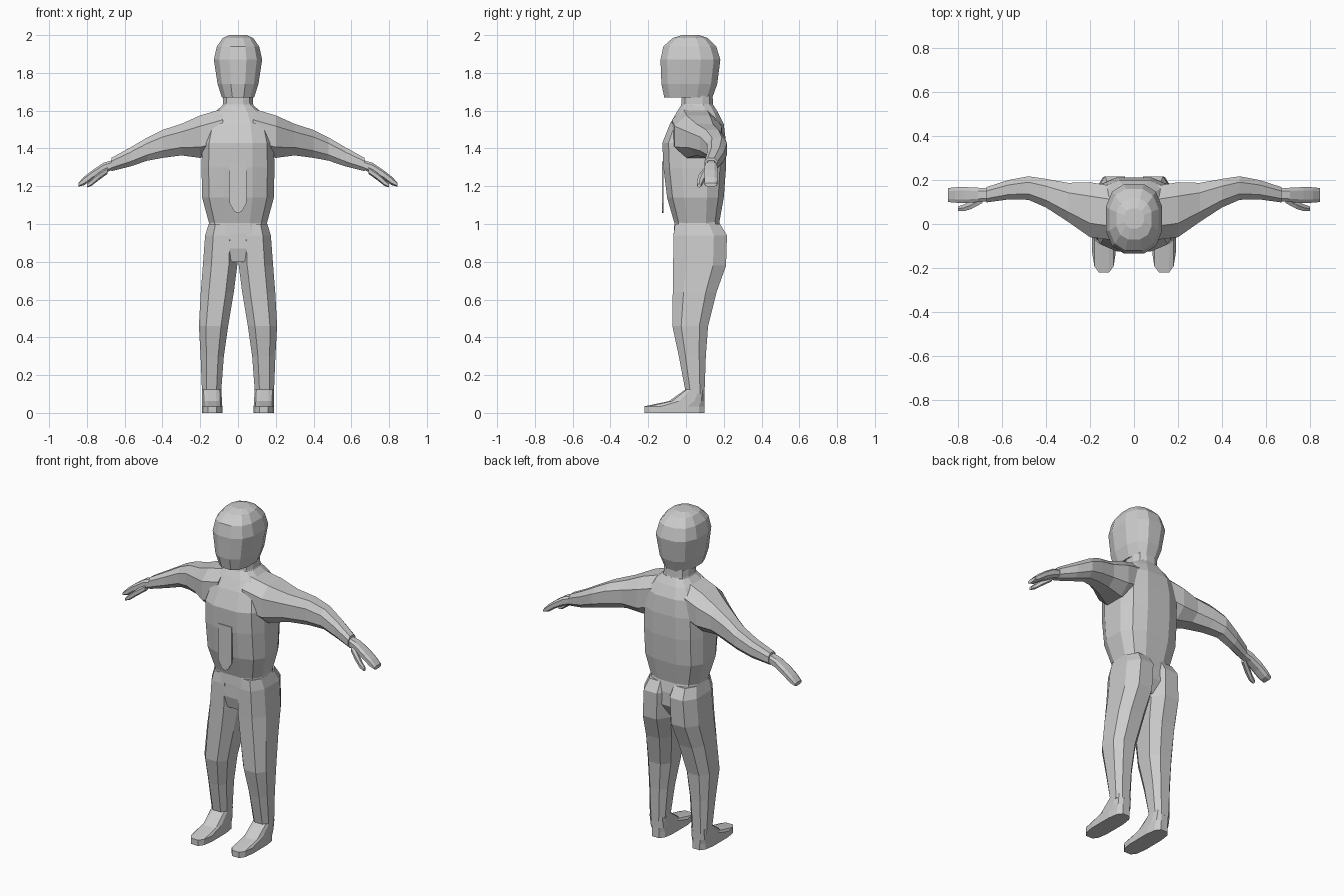
import bpy, bmesh, math

grey = bpy.data.materials.new("plain grey")
grey.diffuse_color = (0.6, 0.6, 0.6, 1)


def make_object(name, bm):
    bmesh.ops.recalc_face_normals(bm, faces=bm.faces[:])
    me = bpy.data.meshes.new(name)
    bm.to_mesh(me)
    bm.free()
    me.materials.append(grey)
    ob = bpy.data.objects.new(name, me)
    bpy.context.collection.objects.link(ob)
    return ob


def loft(name, rings, sides=12, power=2.5, axis="z", mirror=False):
    """Skin rounded-box rings given as (position, a0, a1, b0, b1).
    axis z: a is x and b is y; axis x: a is y and b is z."""
    bm = bmesh.new()
    step = 2 * math.pi / sides
    top = math.cos(step / 2) ** (2 / power)
    loops = []
    for p, a0, a1, b0, b1 in rings:
        loop = []
        for i in range(sides):
            t = step * (i + 0.5)
            c, s = [math.copysign(abs(v) ** (2 / power), v) / top
                    for v in (math.cos(t), math.sin(t))]
            a = (a0 + a1) / 2 + (a1 - a0) / 2 * c
            b = (b0 + b1) / 2 + (b1 - b0) / 2 * s
            loop.append(bm.verts.new((a, b, p) if axis == "z" else (p, a, b)))
        loops.append(loop)
    for l0, l1 in zip(loops, loops[1:]):
        for i in range(sides):
            j = (i + 1) % sides
            bm.faces.new((l0[i], l0[j], l1[j], l1[i]))
    bm.faces.new(loops[0])
    bm.faces.new(loops[-1])
    ob = make_object(name, bm)
    if mirror:
        ob.modifiers.new("mirror", "MIRROR")
    return ob


def centred(rows):
    """(height, half width, front, back) rows to rings."""
    return [(z, -w, w, f, b) for z, w, f, b in rows]


# Head and neck
loft("head", centred([
    (1.67, 0.085, -0.115, 0.14), (1.74, 0.108, -0.13, 0.165),
    (1.87, 0.128, -0.135, 0.182), (1.94, 0.112, -0.12, 0.16),
    (1.985, 0.08, -0.07, 0.115), (2.0, 0.045, -0.02, 0.07)]))
loft("neck", centred([
    (1.58, 0.10, -0.04, 0.16), (1.635, 0.08, -0.025, 0.143),
    (1.70, 0.078, -0.02, 0.14)]))

# Torso
loft("torso", centred([
    (1.0, 0.152, -0.06, 0.175), (1.14, 0.19, -0.10, 0.20),
    (1.30, 0.193, -0.12, 0.212), (1.43, 0.19, -0.125, 0.212),
    (1.53, 0.165, -0.085, 0.20), (1.59, 0.125, -0.05, 0.17),
    (1.63, 0.08, -0.025, 0.145)]), power=2.9)

# Hips joining the two legs
loft("hips", centred([
    (0.80, 0.08, -0.05, 0.15), (0.87, 0.15, -0.067, 0.19),
    (0.95, 0.167, -0.065, 0.19), (1.02, 0.15, -0.06, 0.175)]), power=3)

# Pointed front panel hanging from the chest
bm = bmesh.new()
panel = [(-0.045, 1.33), (-0.045, 1.11), (-0.02, 1.066), (0, 1.057),
         (0.02, 1.066), (0.045, 1.11), (0.045, 1.33)]
face = bm.faces.new([bm.verts.new((x, -0.119, z)) for x, z in panel])
ext = bmesh.ops.extrude_face_region(bm, geom=[face])["geom"]
bmesh.ops.translate(bm, vec=(0, -0.007, 0),
                    verts=[v for v in ext if isinstance(v, bmesh.types.BMVert)])
make_object("front_panel", bm)

# Arms, hands and thumbs
loft("arms", [
    (0.08, -0.075, 0.17, 1.38, 1.61), (0.20, -0.06, 0.19, 1.35, 1.575),
    (0.30, 0.01, 0.187, 1.363, 1.53), (0.40, 0.075, 0.205, 1.35, 1.498),
    (0.48, 0.11, 0.217, 1.335, 1.458), (0.57, 0.112, 0.20, 1.305, 1.405),
    (0.67, 0.098, 0.168, 1.28, 1.35)],
    sides=8, axis="x", mirror=True)
loft("hands", [
    (0.64, 0.106, 0.16, 1.295, 1.345), (0.71, 0.10, 0.165, 1.27, 1.325),
    (0.77, 0.095, 0.168, 1.238, 1.285), (0.815, 0.097, 0.167, 1.205, 1.25),
    (0.845, 0.10, 0.163, 1.198, 1.218)],
    sides=8, power=3, axis="x", mirror=True)
loft("thumbs", [
    (0.69, 0.095, 0.13, 1.268, 1.302), (0.74, 0.068, 0.105, 1.232, 1.268),
    (0.775, 0.058, 0.088, 1.204, 1.236), (0.80, 0.06, 0.08, 1.194, 1.212)],
    sides=6, axis="x", mirror=True)

# Legs
loft("legs", [
    (0.10, 0.09, 0.19, 0.0, 0.098), (0.30, 0.075, 0.198, -0.038, 0.105),
    (0.46, 0.052, 0.207, -0.072, 0.117), (0.64, 0.022, 0.197, -0.07, 0.162),
    (0.78, 0.004, 0.186, -0.068, 0.212), (0.94, 0.0, 0.174, -0.066, 0.217),
    (1.0, 0.01, 0.155, -0.058, 0.18)],
    sides=8, power=2.6, mirror=True)

# Feet
loft("feet", [
    (0.0, 0.083, 0.19, -0.22, 0.097), (0.035, 0.083, 0.19, -0.22, 0.097),
    (0.062, 0.085, 0.19, -0.09, 0.097), (0.125, 0.088, 0.191, -0.002, 0.098)],
    power=3.2, mirror=True)
